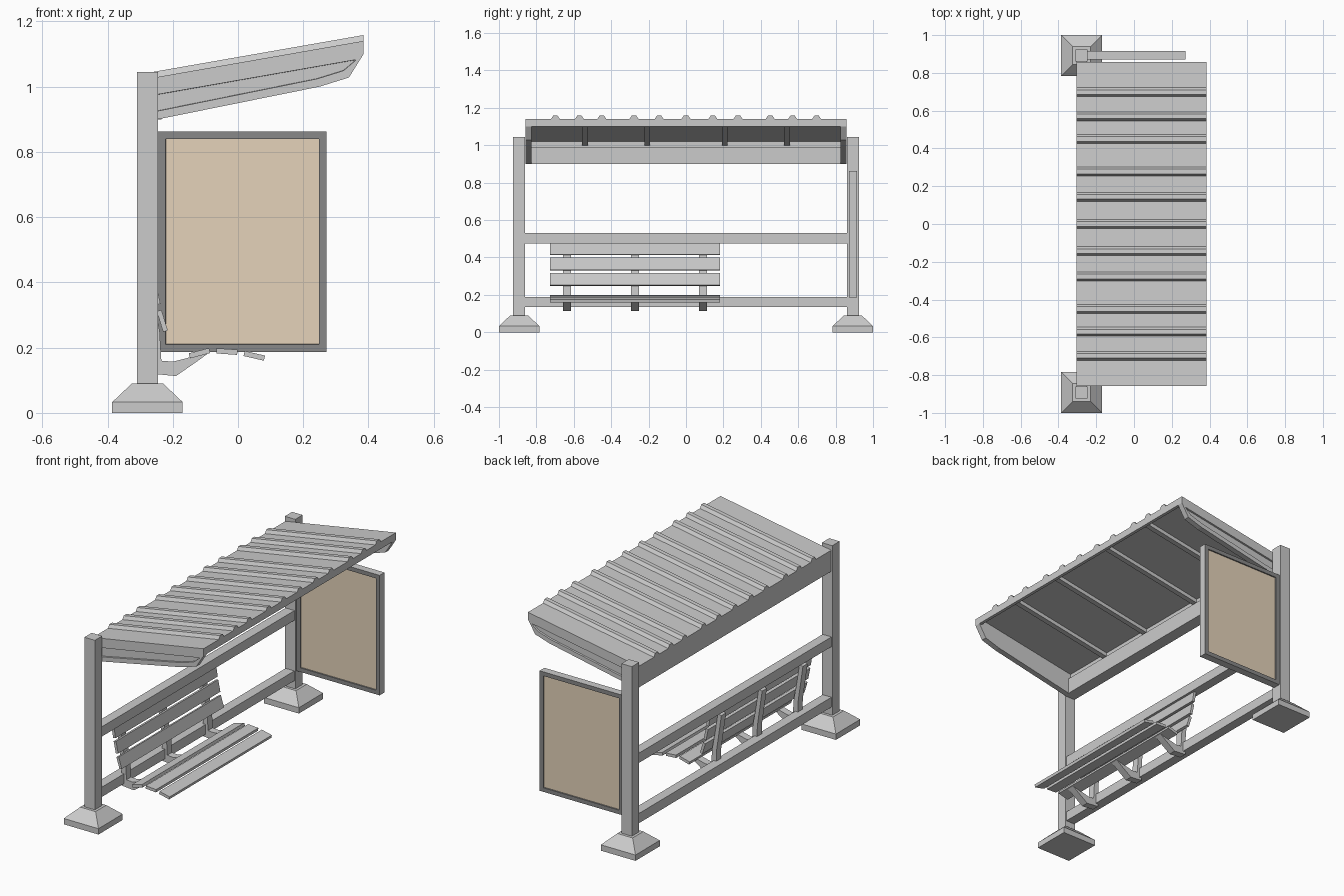
import bpy, bmesh, math

if "Cube" in bpy.data.objects:
    bpy.data.objects.remove(bpy.data.objects["Cube"])


def loft(name, loops, edit=None, mats=()):
    # Closed solid through a list of matching point loops
    bm = bmesh.new()
    rings = [[bm.verts.new(p) for p in lp] for lp in loops]
    n = len(rings[0])
    for a, b in zip(rings, rings[1:]):
        for i in range(n):
            j = (i + 1) % n
            bm.faces.new((a[i], a[j], b[j], b[i]))
    bm.faces.new(rings[0])
    bm.faces.new(rings[-1])
    bmesh.ops.recalc_face_normals(bm, faces=bm.faces[:])
    if edit:
        edit(bm)
    me = bpy.data.meshes.new(name)
    bm.to_mesh(me)
    bm.free()
    for m in mats:
        me.materials.append(m)
    ob = bpy.data.objects.new(name, me)
    bpy.context.collection.objects.link(ob)
    return ob


def prism(name, xz, y0, y1, edit=None, mats=()):
    # Side profile in x/z, extruded along y
    return loft(name, [[(x, y, z) for x, z in xz] for y in (y0, y1)], edit, mats)


def box(name, x0, x1, y0, y1, z0, z1, edit=None, mats=()):
    return prism(name, [(x0, z0), (x1, z0), (x1, z1), (x0, z1)], y0, y1, edit, mats)


def slat(name, cx, cz, angle, width, thick, y0, y1):
    c, s = math.cos(math.radians(angle)), math.sin(math.radians(angle))
    pts = [(cx + u * c - v * s, cz + u * s + v * c)
           for u, v in ((-width / 2, -thick / 2), (width / 2, -thick / 2),
                        (width / 2, thick / 2), (-width / 2, thick / 2))]
    return prism(name, pts, y0, y1)


def material(name, rgb):
    m = bpy.data.materials.new(name)
    m.diffuse_color = (*rgb, 1)
    m.use_nodes = True
    m.node_tree.nodes["Principled BSDF"].inputs["Base Color"].default_value = m.diffuse_color
    return m


def roof_z(x):
    return 1.0728 + 0.175 * x


POST_X, POST_Y = -0.2775, 0.892
BACK, FRONT, END = -0.305, 0.385, 0.857

# Posts and stepped pyramid feet
for side, sy in (("near", -1), ("far", 1)):
    cy = sy * POST_Y
    box(side + "_post", -0.31, -0.245, cy - 0.0325, cy + 0.0325, 0.08, 1.045)
    loft(side + "_foot", [[(POST_X + a * h, cy + b * h, z) for a, b in
                           ((-1, -1), (1, -1), (1, 1), (-1, 1))]
                          for h, z in ((0.108, 0), (0.108, 0.033), (0.048, 0.09))])

# Horizontal rails
box("middle_rail", -0.305, -0.25, -0.87, 0.87, 0.475, 0.53)
box("lower_rail", -0.305, -0.25, -0.87, 0.87, 0.135, 0.19)

# Ribbed roof sheet, one cross-section run down the slope
rib_half = [0.144, 0.278, 0.45, 0.57, 0.698]
ribs = sorted([-y for y in rib_half] + [0] + rib_half)
section = [(-END, -0.008), (-END, 0)]
for r in ribs:
    section += [(r - 0.024, 0), (r - 0.012, 0.018), (r + 0.012, 0.018), (r + 0.024, 0)]
section += [(END, 0), (END, -0.008)]
loft("ribbed_roof", [[(x, y, roof_z(x) + h) for y, h in section] for x in (BACK, FRONT)])


# Roof end boards with a recessed panel on the outer face
def recess_board(bm):
    face = max(bm.faces, key=lambda f: abs(f.normal.y) * abs(f.calc_center_median().y))
    bmesh.ops.inset_region(bm, faces=[face], thickness=0.025, use_even_offset=True)
    for v in face.verts:
        if v.co.z > roof_z(v.co.x) - 0.04:
            v.co.z -= 0.027
    bmesh.ops.inset_region(bm, faces=[face], thickness=0.001, depth=-0.01)


board = [(BACK, 0.90), (-0.245, 0.90), (0.25, 1.0), (0.34, 1.028), (FRONT, 1.10),
         (FRONT, roof_z(FRONT) - 0.001), (BACK, roof_z(BACK) - 0.001)]
for side, sy in (("near", -1), ("far", 1)):
    prism(side + "_roof_end", board, sy * 0.825, sy * END, recess_board)

# Front edge, back beam and underside battens
prism("roof_front_edge", [(0.37, 1.0975), (FRONT, 1.10), (FRONT, 1.139), (0.37, 1.136)],
      -0.83, 0.83)
prism("roof_back_beam", [(BACK, 0.90), (-0.235, 0.90), (-0.235, 0.989), (-0.25, 0.989),
                         (-0.25, roof_z(-0.25) - 0.002), (BACK, roof_z(BACK) - 0.002)],
      -0.83, 0.83)
for i, y in enumerate((-0.54, -0.208, 0.208, 0.54)):
    prism(f"roof_batten_{i + 1}", [(x, roof_z(x) + h) for x, h in
                                   ((-0.26, -0.03), (0.375, -0.03), (0.375, -0.004), (-0.26, -0.004))],
          y - 0.015, y + 0.015)

# Bench slats
B0, B1 = -0.727, 0.183
for i, (x, z, a) in enumerate(((-0.118, 0.183, 15), (-0.034, 0.188, -4), (0.05, 0.175, -13))):
    slat(f"seat_slat_{i + 1}", x, z, a, 0.064, 0.016, B0, B1)
for i, (x, z, a) in enumerate(((-0.232, 0.282, 107), (-0.252, 0.365, 102), (-0.267, 0.447, 99))):
    slat(f"back_slat_{i + 1}", x, z, a, 0.066, 0.015, B0, B1)

# Bench brackets: seat arm and back upright
bracket = [(-0.265, 0.12), (-0.19, 0.113), (-0.125, 0.158), (-0.088, 0.185), (-0.125, 0.176),
           (-0.20, 0.157), (-0.235, 0.16), (-0.24, 0.25), (-0.262, 0.365), (-0.275, 0.46),
           (-0.298, 0.455), (-0.285, 0.365), (-0.268, 0.25)]
for i, y in enumerate((-0.636, -0.273, 0.09)):
    prism(f"bench_bracket_{i + 1}", bracket, y - 0.021, y + 0.021)

# Poster case: grey edges, dark border, tan sheet on both faces
mats = [material("grey", (0.55, 0.55, 0.55)), material("dark_border", (0.25, 0.25, 0.25)),
        material("tan_sheet", (0.78, 0.65, 0.49))]


def poster_faces(bm):
    for face in [f for f in bm.faces if abs(f.normal.y) > 0.9]:
        for t, d in ((0.023, 0), (0.001, -0.006)):
            ring = bmesh.ops.inset_region(bm, faces=[face], thickness=t, depth=d,
                                          use_even_offset=True)["faces"]
            for f in ring:
                f.material_index = 1
        face.material_index = 2


box("poster_case", -0.245, 0.272, 0.872, 0.915, 0.187, 0.863, poster_faces, mats)
